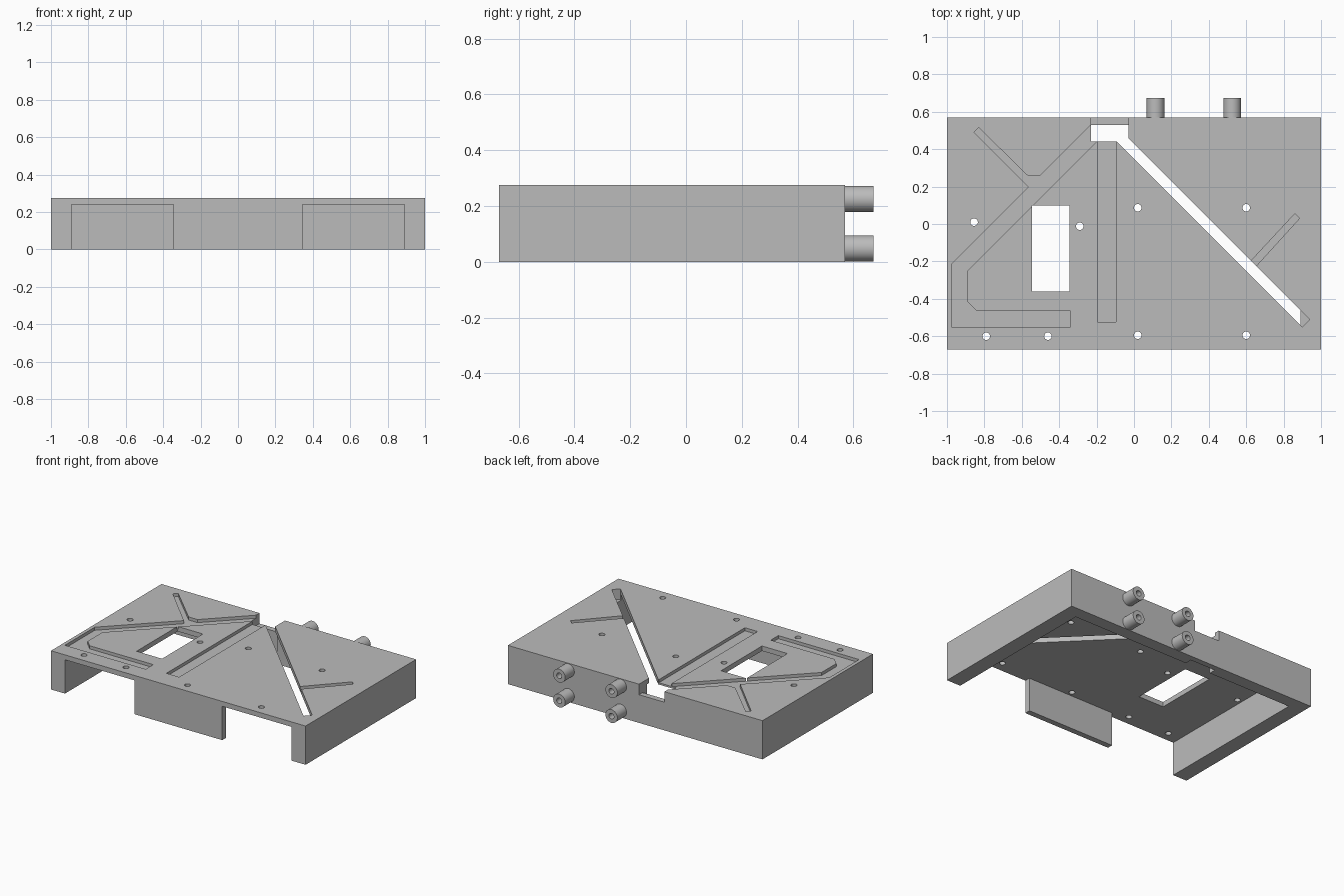
import bpy, bmesh, math
from mathutils import Matrix

cube = bpy.data.objects.get("Cube")
if cube:
    bpy.data.objects.remove(cube, do_unlink=True)

grey = bpy.data.materials.new("plain_grey")
grey.use_nodes = True
GREY = (0.5, 0.5, 0.5, 1)
grey.diffuse_color = GREY
grey.node_tree.nodes["Principled BSDF"].inputs["Base Color"].default_value = GREY

TOP, UNDER, BACK, FRONT = 0.275, 0.24, 0.57, -0.67
SLOT_Z, GROOVE_Z, OVER = 0.2, 0.253, 0.3


def finish(name, bm):
    bmesh.ops.recalc_face_normals(bm, faces=bm.faces)
    mesh = bpy.data.meshes.new(name)
    bm.to_mesh(mesh)
    bm.free()
    mesh.materials.append(grey)
    obj = bpy.data.objects.new(name, mesh)
    bpy.context.collection.objects.link(obj)
    return obj


def prism(name, outline, z0, z1):
    """Outline in x, y extruded between two heights."""
    bm = bmesh.new()
    face = bm.faces.new([bm.verts.new((x, y, z0)) for x, y in outline])
    new = bmesh.ops.extrude_face_region(bm, geom=[face])["geom"]
    verts = [g for g in new if isinstance(g, bmesh.types.BMVert)]
    bmesh.ops.translate(bm, verts=verts, vec=(0, 0, z1 - z0))
    return finish(name, bm)


def block(name, x0, x1, y0, y1, z0, z1):
    return prism(name, [(x0, y0), (x1, y0), (x1, y1), (x0, y1)], z0, z1)


def rod(name, centre, radius, length, along_y=False):
    bm = bmesh.new()
    turn = Matrix.Rotation(math.pi / 2, 4, "X") if along_y else Matrix()
    bmesh.ops.create_cone(bm, cap_ends=True, segments=32, radius1=radius,
                          radius2=radius, depth=length,
                          matrix=Matrix.Translation(centre) @ turn)
    return finish(name, bm)


def carve(target, cutters):
    """Subtract every cutter, then remove it."""
    for cutter in cutters:
        cutter.hide_render = True
        mod = target.modifiers.new("cut", "BOOLEAN")
        mod.operation, mod.solver, mod.object = "DIFFERENCE", "EXACT", cutter
        bpy.context.view_layer.objects.active = target
        bpy.ops.object.modifier_apply(modifier=mod.name)
        bpy.data.objects.remove(cutter, do_unlink=True)


housing = block("housing", -1, 1, FRONT, BACK, 0, TOP)

# Hollow underside, with two openings in the front wall
cuts = [block("cavity", -0.89, 0.89, FRONT + 0.04, 0.48, -0.1, UNDER)]
for side in (-1, 1):
    a, b = sorted((side * 0.345, side * 0.89))
    cuts.append(block("front_opening", a, b, FRONT - 0.1, FRONT + 0.1, -0.1, UNDER))

# Through openings in the top plate and the notch in the back wall
cuts += [
    block("window", -0.545, -0.345, -0.36, 0.1, 0.1, OVER),
    block("back_opening", -0.23, -0.03, 0.44, 0.53, -0.1, OVER),
    block("back_notch", -0.23, -0.03, 0.5, BACK + 0.1, SLOT_Z, OVER),
    prism("long_slot", [(-0.09, 0.44), (0.9, -0.55), (0.94, -0.51),
                        (-0.03, 0.46), (-0.1, 0.5)], SLOT_Z, OVER),
]

# Shallow grooves in the top
cuts += [
    prism("branched_groove", [
        (-0.2, 0.53), (-0.23, 0.53), (-0.5, 0.26), (-0.57, 0.26),
        (-0.83, 0.515), (-0.855, 0.49), (-0.563, 0.197), (-0.975, -0.215),
        (-0.975, -0.55), (-0.34, -0.55), (-0.34, -0.465), (-0.84, -0.465),
        (-0.89, -0.415), (-0.89, -0.25), (-0.2, 0.44)], GROOVE_Z, OVER),
    block("straight_groove", -0.195, -0.095, -0.525, 0.46, GROOVE_Z, OVER),
    prism("side_groove", [(0.6, -0.225), (0.63, -0.25), (0.885, 0.03),
                          (0.86, 0.055)], GROOVE_Z, OVER),
]

# Screw holes
for x, y in [(-0.855, 0.01), (-0.29, -0.012), (0.02, 0.087), (0.6, 0.087),
             (-0.79, -0.6), (-0.46, -0.6), (0.02, -0.595), (0.6, -0.595)]:
    cuts.append(rod("screw_hole", (x, y, 0.25), 0.02, 0.2))

# Pipe stubs on the back, bored through the wall
PIPES = [(x, z) for x in (0.115, 0.525) for z in (0.048, 0.225)]
for x, z in PIPES:
    cuts.append(rod("wall_bore", (x, BACK, z), 0.02, 0.12, True))
carve(housing, cuts)

parts = [housing]
for i, (x, z) in enumerate(PIPES):
    pipe = rod(f"pipe_stub_{i + 1}", (x, BACK + 0.05, z), 0.047, 0.106, True)
    carve(pipe, [rod("pipe_bore", (x, BACK + 0.05, z), 0.02, 0.3, True)])
    parts.append(pipe)

# Smooth round surfaces, keep hard edges
for obj in bpy.context.selected_objects:
    obj.select_set(False)
for obj in parts:
    obj.select_set(True)
bpy.context.view_layer.objects.active = housing
bpy.ops.object.shade_smooth_by_angle(angle=math.radians(30))
